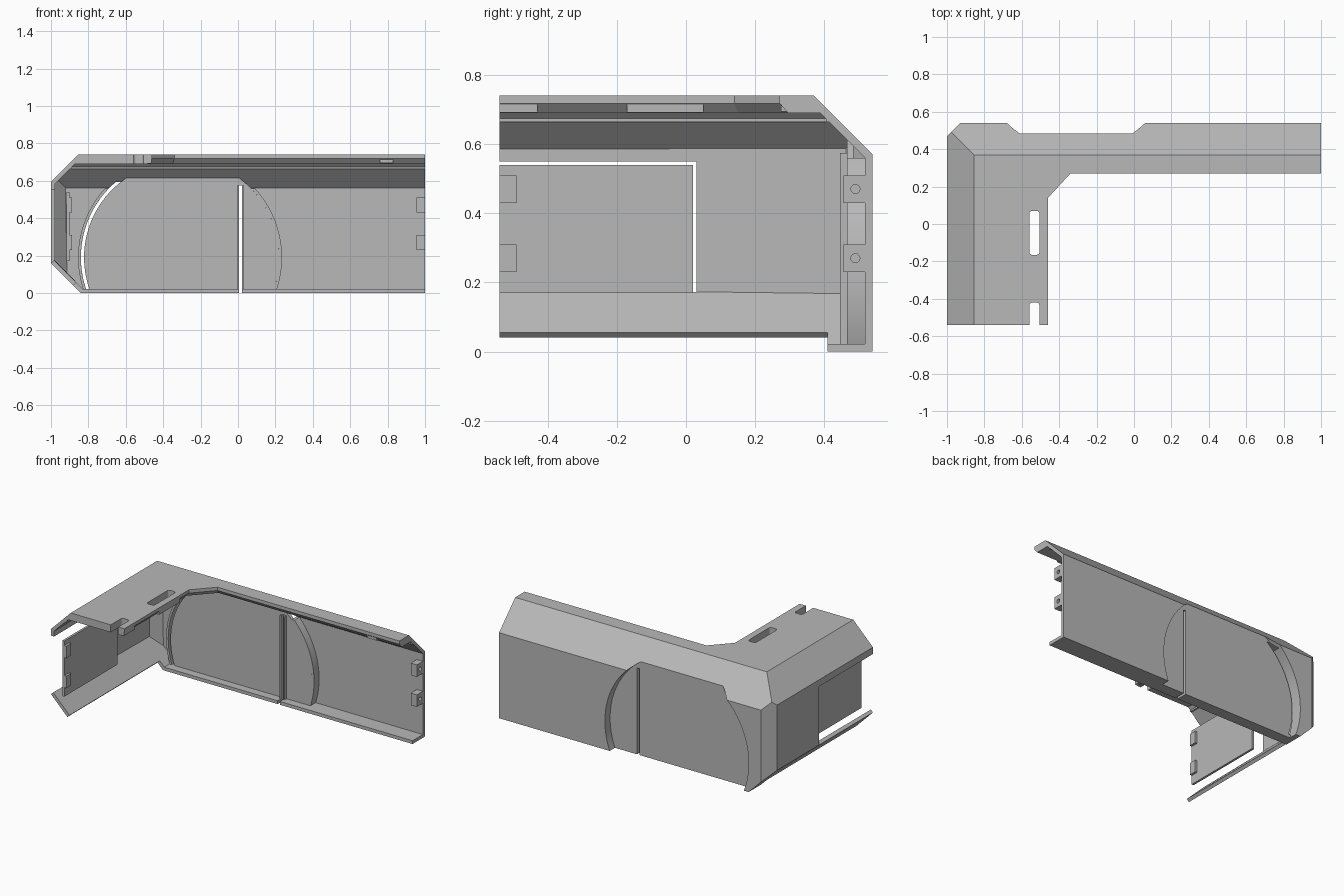
import bpy, bmesh, math
from mathutils import Vector

cube = bpy.data.objects.get("Cube")
if cube:
    bpy.data.objects.remove(cube, do_unlink=True)

grey = bpy.data.materials.new("plain_grey")
grey.use_nodes = True
COLOUR = (0.48, 0.48, 0.48, 1)
grey.diffuse_color = COLOUR
grey.node_tree.nodes["Principled BSDF"].inputs["Base Color"].default_value = COLOUR


def finish(name, bm, outward=None):
    bmesh.ops.recalc_face_normals(bm, faces=bm.faces)
    if outward and outward(bm):
        bmesh.ops.reverse_faces(bm, faces=bm.faces)
    mesh = bpy.data.meshes.new(name)
    bm.to_mesh(mesh)
    bm.free()
    mesh.materials.append(grey)
    obj = bpy.data.objects.new(name, mesh)
    bpy.context.collection.objects.link(obj)
    return obj


def loft(name, ring_a, ring_b):
    """Solid between two matching outlines."""
    bm = bmesh.new()
    a = [bm.verts.new(p) for p in ring_a]
    b = [bm.verts.new(p) for p in ring_b]
    bm.faces.new(a)
    bm.faces.new(b[::-1])
    for i in range(len(a)):
        j = (i + 1) % len(a)
        bm.faces.new((a[j], a[i], b[i], b[j]))
    return finish(name, bm)


def box(name, x, y, z):
    ring = [(x[0], y[0]), (x[1], y[0]), (x[1], y[1]), (x[0], y[1])]
    return loft(name, [(*p, z[0]) for p in ring], [(*p, z[1]) for p in ring])


def upright(name, outline, y0, y1):
    """Outline in x and z, given depth along y."""
    return loft(name, [(x, y0, z) for x, z in outline], [(x, y1, z) for x, z in outline])


def bake(obj):
    bpy.context.view_layer.update()
    deps = bpy.context.evaluated_depsgraph_get()
    mesh = bpy.data.meshes.new_from_object(obj.evaluated_get(deps))
    obj.modifiers.clear()
    obj.data = mesh


def cut(targets, cutter):
    for obj in targets:
        mod = obj.modifiers.new("cut", "BOOLEAN")
        mod.operation = "DIFFERENCE"
        mod.solver = "EXACT"
        mod.object = cutter
        bake(obj)
    bpy.data.objects.remove(cutter, do_unlink=True)


# Folded shell: one sheet of flat panels, thickened inward
P = {
    "A": (-.855, -.54, .74), "B": (-.46, -.54, .74), "C": (-.46, .14, .74),
    "D": (-.34, .27, .74), "E": (1, .27, .74), "F": (1, .37, .74), "G": (-.855, .37, .74),
    "H": (-.9775, .4925, .6175), "I": (-1, .47, .595), "J": (-.93, .54, .57),
    "K": (-1, -.54, .595), "L": (1, .54, .57), "M": (-.93, .54, .09), "N": (-1, .47, .16),
    "O": (-.84, .54, 0), "P": (1, .54, 0), "Q": (-1, -.54, .55), "R": (-1, .03, .55),
    "S": (-1, .03, .16), "T": (-1, -.54, .16), "U": (-.88, -.54, .04),
    "V": (-.88, .41, .04), "W": (-.84, .41, 0), "X": (1, .41, 0),
}
bm = bmesh.new()
verts = {k: bm.verts.new(p) for k, p in P.items()}
# top, side slope, back slope, corner, back, side, lower slope, bottom lip
for face in ("ABCDEFG", "AGHIK", "GFLJH", "HJMNI", "JLPOM", "IKQRSN", "NSTUVWOM", "WXPO"):
    bm.faces.new([verts[k] for k in face])
bm.faces.ensure_lookup_table()


def top_points_down(b):
    b.normal_update()
    return max(b.faces, key=lambda f: f.calc_center_median().z).normal.z < 0


shell = finish("folded_shell", bm, top_points_down)
solid = shell.modifiers.new("thickness", "SOLIDIFY")
solid.thickness = .022
solid.offset = -1
solid.use_even_offset = True
bake(shell)

# Stiffener under the top, with a sloped free edge
upper = [(-.86, -.54), (-.46, -.54), (-.46, .14), (-.34, .27), (1, .27), (1, .375), (-.86, .375)]
lower = [(-.89, -.54), (-.485, -.54), (-.485, .15), (-.35, .295), (1, .295), (1, .405), (-.89, .405)]
stiffener = loft("top_stiffener", [(*p, .719) for p in upper], [(*p, .69) for p in lower])
box("back_stiffener_strip", (-.89, 1), (.405, .418), (.664, .69))
box("side_stiffener_strip", (-.903, -.89), (-.54, .418), (.664, .69))

# Pads beside the slots in the top
pads = [box("slot_pad", (-.6, -.462), y, (.692, .72)) for y in ((-.54, -.43), (-.17, .05))]
box("edge_stop", (.76, .83), (.275, .3), (.695, .72))

# Slots through the top
for y in ((-.165, .07), (-.6, -.42)):
    cutter = box("slot_cutter", (-.56, -.505), y, (.6, .8))
    b = bmesh.new()
    b.from_mesh(cutter.data)
    corners = [e for e in b.edges if abs(e.verts[0].co.z - e.verts[1].co.z) > .1]
    bmesh.ops.bevel(b, geom=corners, offset=.015, segments=3, affect="EDGES", profile=.5)
    b.to_mesh(cutter.data)
    b.free()
    cut([shell, stiffener] + pads, cutter)

# Round recess in the back
CX, CZ, R = -.31, .19, .53


def arc(radius, z0, z1, side, steps=28):
    a0, a1 = (math.asin((z - CZ) / radius) for z in (z0, z1))
    angles = [a0 + (a1 - a0) * i / steps for i in range(steps + 1)]
    return [(CX + side * radius * math.cos(a), CZ + radius * math.sin(a)) for a in angles]


hole = [(CX + R * math.cos(i * math.tau / 96), CZ + R * math.sin(i * math.tau / 96)) for i in range(96)]
cut([shell], upright("recess_cutter", hole, .485, .7))
panel = upright("recessed_panel", arc(R, 0, .615, 1) + arc(R - .017, 0, .615, -1)[::-1], .465, .485)
for side, name in ((1, "left_recess_rim"), (-1, "right_recess_rim")):
    upright(name, arc(R, .002, .56, side) + arc(R + .015, .002, .56, side)[::-1], .465, .535)

# Upright slot with a rib on each side
cut([shell, panel], box("gap_cutter", (.005, .022), (.3, .7), (-.1, .575)))
for x in (-.005, .022):
    box("slot_rib", (x, x + .01), (.445, .466), (.022, .575))

# Side door, set in from the opening
box("side_door", (-.917, -.902), (-.54, .02), (.17, .54))

# Hinge blocks on the door and on the back wall
for z in ((.23, .31), (.43, .51)):
    box("door_hinge_block", (-.903, -.887), (-.54, -.49), z)
    block = box("wall_hinge_block", (.955, 1), (.455, .52), z)
    mid = sum(z) / 2
    ring = [(.49 + .013 * math.cos(i * math.tau / 20), mid + .013 * math.sin(i * math.tau / 20))
            for i in range(20)]
    cut([block], loft("pin_cutter", [(.97, *p) for p in ring], [(1.1, *p) for p in ring]))

# Smooth the round rims, keep all folds sharp
bpy.ops.object.select_all(action="DESELECT")
for obj in bpy.context.scene.objects:
    if obj.type == "MESH" and ("rim" in obj.name or "panel" in obj.name or obj == shell):
        obj.select_set(True)
        bpy.context.view_layer.objects.active = obj
bpy.ops.object.shade_smooth_by_angle(angle=math.radians(20))
